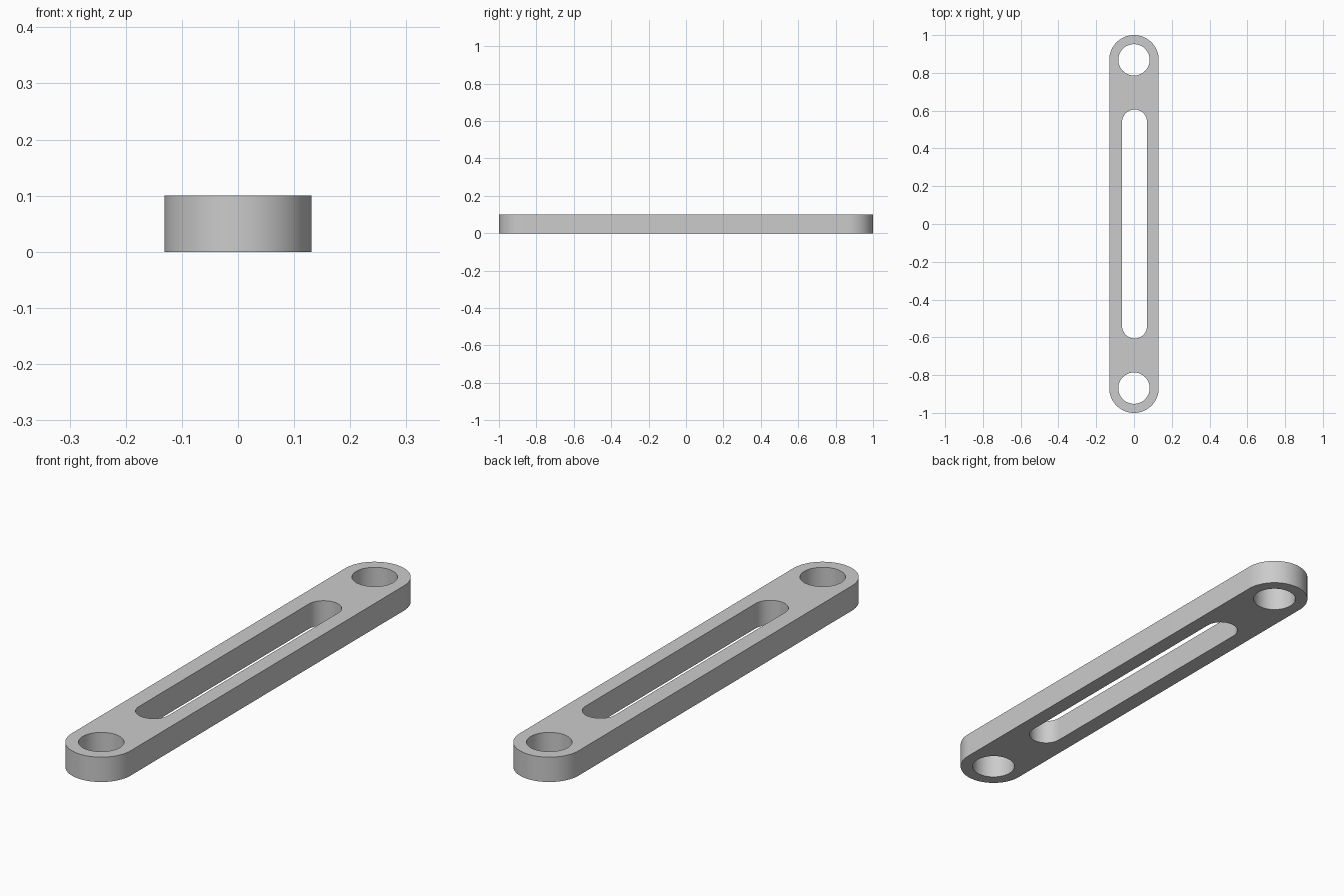
import bpy
from math import cos, sin, pi

cube = bpy.data.objects.get("Cube")
if cube:
    bpy.data.objects.remove(cube, do_unlink=True)

THICKNESS = 0.1
HALF_WIDTH = 0.131
HOLE_RADIUS = 0.083
HOLE_Y = 1 - HALF_WIDTH
SLOT_RADIUS = 0.066
SLOT_X = 0.003
SLOT_END = 0.606

# Plain grey metal
grey = bpy.data.materials.new("grey metal")
grey.use_nodes = True
colour = (0.6, 0.6, 0.6, 1)
grey.diffuse_color = colour
grey.node_tree.nodes["Principled BSDF"].inputs["Base Color"].default_value = colour


def arc(x, y, radius, start, sweep, steps):
    angles = [start + sweep * i / steps for i in range(steps + 1)]
    return [(x + radius * cos(a), y + radius * sin(a)) for a in angles]


def stadium(x, radius, end):
    y = end - radius
    return arc(x, y, radius, 0, pi, 32) + arc(x, -y, radius, pi, pi, 32)


def circle(y):
    return arc(0, y, HOLE_RADIUS, 0, 2 * pi, 64)[:-1]


# Flat profile: rounded bar, long slot, pivot hole at each end
profile = bpy.data.curves.new("link_bar", "CURVE")
profile.dimensions = "2D"
profile.fill_mode = "BOTH"
profile.extrude = THICKNESS / 2
outlines = [stadium(0, HALF_WIDTH, 1), stadium(SLOT_X, SLOT_RADIUS, SLOT_END),
            circle(HOLE_Y), circle(-HOLE_Y)]
for points in outlines:
    spline = profile.splines.new("POLY")
    spline.points.add(len(points) - 1)
    for point, (x, y) in zip(spline.points, points):
        point.co = (x, y, 0, 1)
    spline.use_cyclic_u = True

# Solid bar standing on the ground
bar = bpy.data.objects.new("link_bar", profile)
bpy.context.collection.objects.link(bar)
bar.location.z = THICKNESS / 2
bpy.ops.object.select_all(action="DESELECT")
bar.select_set(True)
bpy.context.view_layer.objects.active = bar
bpy.ops.object.convert(target="MESH")
bar = bpy.context.object

# Weld the caps to the walls, then smooth only the round walls
bpy.ops.object.mode_set(mode="EDIT")
bpy.ops.mesh.select_all(action="SELECT")
bpy.ops.mesh.remove_doubles(threshold=0.0001)
bpy.ops.mesh.normals_make_consistent(inside=False)
bpy.ops.object.mode_set(mode="OBJECT")
bar.data.materials.clear()
bar.data.materials.append(grey)
bpy.ops.object.shade_smooth_by_angle()
